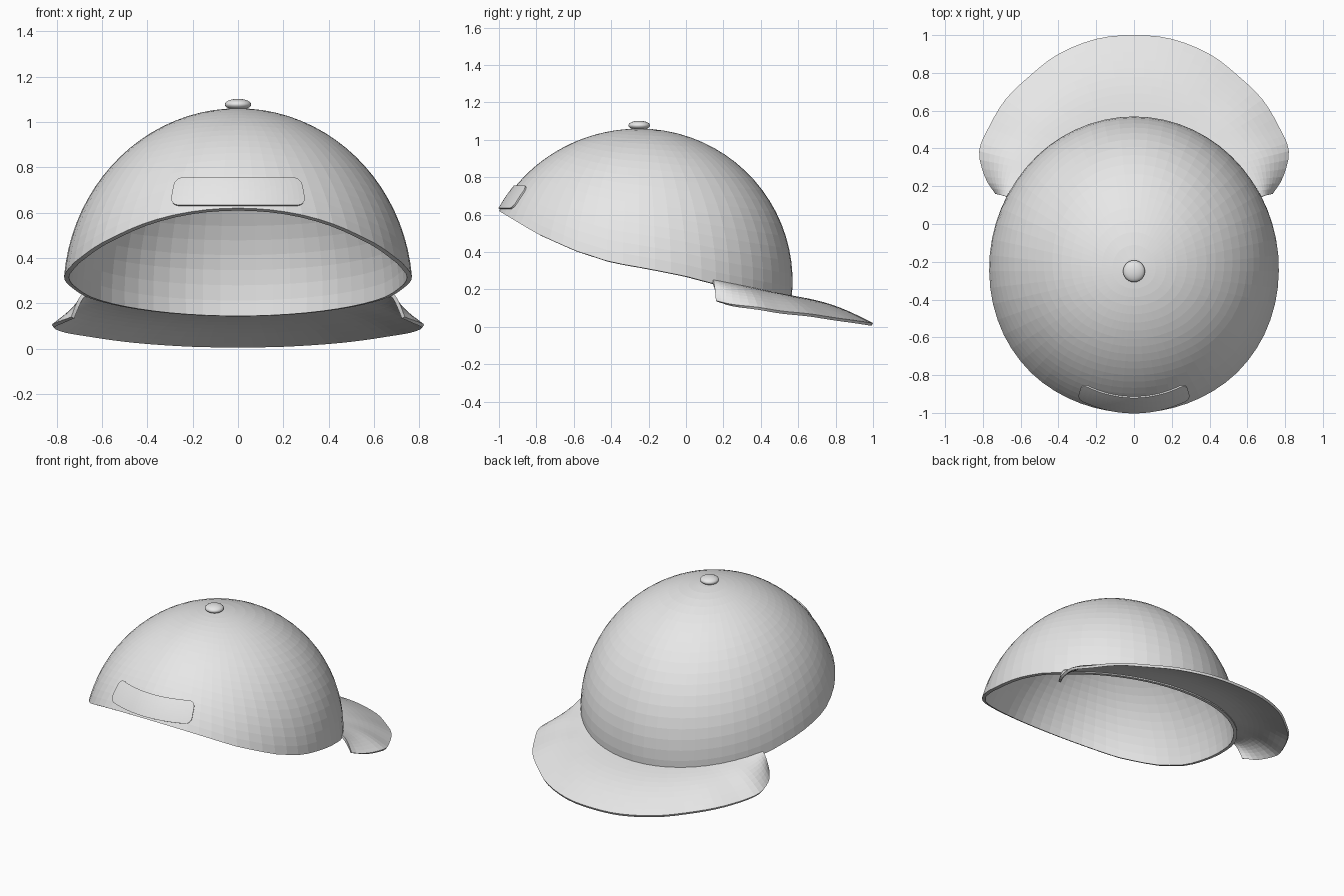
import bpy
import bmesh
from math import sin, cos, pi, sqrt, radians
from mathutils import Vector

if "Cube" in bpy.data.objects:
    bpy.data.objects.remove(bpy.data.objects["Cube"])

GREY = (0.8, 0.8, 0.8, 1)
mat = bpy.data.materials.new("light_grey_cloth")
mat.use_nodes = True
mat.diffuse_color = GREY
mat.node_tree.nodes["Principled BSDF"].inputs["Base Color"].default_value = GREY

CENTRE = Vector((0, -0.25, 0.245))
RX, RY_BACK, RY_FRONT, RZ = 0.77, 0.82, 0.845, 0.815

# Height of the crown's lower edge along y
RIM = [(-1, 0.62), (-0.8, 0.5), (-0.6, 0.41), (-0.4, 0.345), (-0.2, 0.31),
       (0, 0.27), (0.15, 0.23), (0.6, 0.135)]

# Outer edge of the brim from the middle to one tip
BRIM_EDGE = [(0, 1, 0.02), (0.2, 0.98, 0.023), (0.4, 0.9, 0.035),
             (0.545, 0.79, 0.05), (0.68, 0.66, 0.07), (0.77, 0.51, 0.085),
             (0.82, 0.386, 0.105), (0.79, 0.25, 0.12), (0.735, 0.16, 0.14)]


def rim_height(y):
    for (y0, z0), (y1, z1) in zip(RIM, RIM[1:]):
        if y <= y1:
            return z0 + (z1 - z0) * (y - y0) / (y1 - y0)
    return RIM[-1][1]


def crown_point(theta, phi, scale=1):
    """Point on the crown: theta down from the top, phi around from the back."""
    ry = RY_BACK if cos(phi) > 0 else RY_FRONT
    return CENTRE + scale * Vector((RX * sin(theta) * sin(phi),
                                    ry * sin(theta) * cos(phi), RZ * cos(theta)))


def rim_angle(phi, lift=0):
    lo, hi = 0.3, 2.2
    for _ in range(30):
        mid = (lo + hi) / 2
        p = crown_point(mid, phi)
        if p.z > rim_height(p.y) + lift:
            lo = mid
        else:
            hi = mid
    return lo


def smooth_path(points, t):
    """Catmull-Rom point at t in 0..1, mirrored in x at the start."""
    pts = [Vector(p) for p in points]
    first = Vector((-pts[1].x, pts[1].y, pts[1].z))
    pts = [first] + pts + [2 * pts[-1] - pts[-2]]
    u = t * (len(points) - 1)
    i = min(int(u), len(points) - 2)
    f = u - i
    a, b, c, d = pts[i:i + 4]
    return 0.5 * (2 * b + (c - a) * f + (2 * a - 5 * b + 4 * c - d) * f * f
                  + (3 * b - a - 3 * c + d) * f ** 3)


def add_object(name, bm):
    mesh = bpy.data.meshes.new(name)
    bm.to_mesh(mesh)
    bm.free()
    mesh.materials.append(mat)
    obj = bpy.data.objects.new(name, mesh)
    bpy.context.collection.objects.link(obj)
    return obj


def sheet(name, rows, thickness, offset):
    """Surface through rows of points, given a thickness."""
    bm = bmesh.new()
    grid = [[bm.verts.new(p) for p in row] for row in rows]
    for r0, r1 in zip(grid, grid[1:]):
        for i in range(len(r0) - 1):
            bm.faces.new((r0[i], r0[i + 1], r1[i + 1], r1[i]))
    bmesh.ops.remove_doubles(bm, verts=bm.verts[:], dist=1e-5)
    obj = add_object(name, bm)
    mod = obj.modifiers.new("thickness", "SOLIDIFY")
    mod.thickness = thickness
    mod.offset = offset
    return obj


# Crown: domed shell with a rising front opening
SEGS, RINGS = 60, 20
angles = [2 * pi * i / SEGS for i in range(SEGS)] + [0]
ends = [rim_angle(a) for a in angles]
sheet("crown", [[crown_point(e * r / RINGS, a) for a, e in zip(angles, ends)]
                for r in range(RINGS + 1)], 0.022, -1)

# Brim: curved sheet from the crown's back edge to the outer edge
COLS, STEPS = 48, 10
brim_rows = []
for s in range(STEPS + 1):
    f = s / STEPS
    row = []
    for i in range(COLS + 1):
        t = 2 * i / COLS - 1
        phi = t * radians(61)
        inner = crown_point(rim_angle(phi, 0.025), phi, 0.99)
        outer = smooth_path(BRIM_EDGE, abs(t))
        if t < 0:
            outer.x = -outer.x
        p = inner.lerp(outer, f)
        p.z += 0.025 * sin(pi * f)
        row.append(p)
    brim_rows.append(row)
sheet("brim", brim_rows, 0.016, -1)

# Front patch: thin rounded plate following the crown
LOW, HIGH, CORNER = 0.63, 0.75, 0.035
patch_rows = []
for j in range(17):
    k = (1 - cos(pi * j / 16)) / 2
    z = LOW + (HIGH - LOW) * k
    half = 0.297 - 0.022 * k
    d = min(z - LOW, HIGH - z, CORNER)
    half -= CORNER - sqrt(max(0, CORNER ** 2 - (CORNER - d) ** 2))
    row = []
    for i in range(25):
        x = half * (i / 12 - 1)
        h = (z - CENTRE.z) / RZ
        y = CENTRE.y - RY_FRONT * sqrt(1 - (x / RX) ** 2 - h * h)
        row.append(Vector((x, y, z)))
    patch_rows.append(row)
sheet("front_patch", patch_rows, 0.009, 1)

# Top button: flattened ball
bm = bmesh.new()
bmesh.ops.create_uvsphere(bm, u_segments=24, v_segments=12, radius=1)
bmesh.ops.scale(bm, vec=(0.058, 0.058, 0.025), verts=bm.verts[:])
button = add_object("top_button", bm)
button.location = (0, CENTRE.y, 1.077)
for face in button.data.polygons:
    face.use_smooth = True
